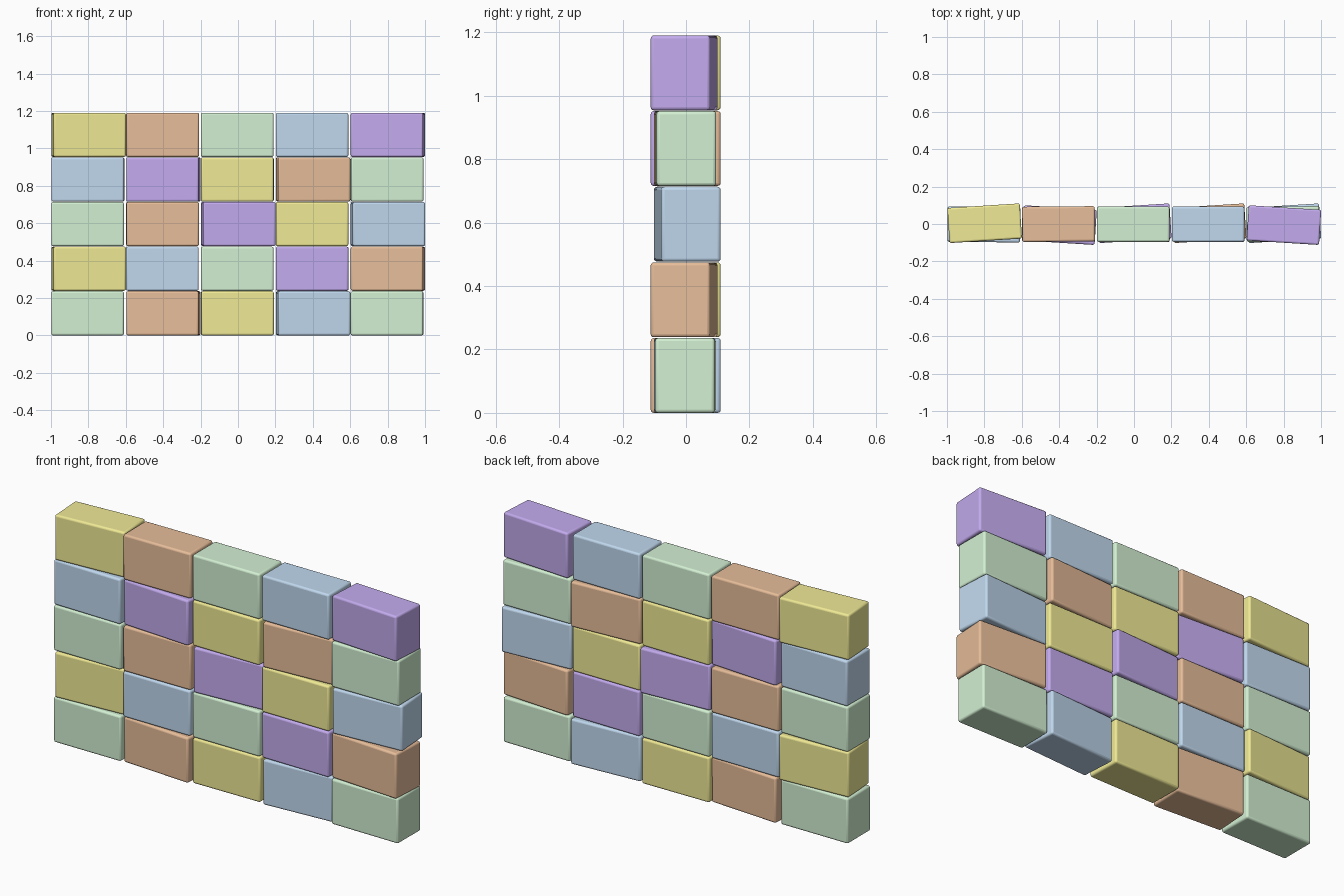
import bpy
from math import radians, sin, cos

if "Cube" in bpy.data.objects:
    bpy.data.objects.remove(bpy.data.objects["Cube"])

W, D, H = 0.388, 0.188, 0.236      # one brick
PITCH_X, PITCH_Z = 0.4, 0.2385     # spacing in the wall

COLOURS = {
    "Y": ("yellow", (0.87, 0.82, 0.30, 1)),
    "O": ("orange", (0.80, 0.51, 0.32, 1)),
    "G": ("green", (0.65, 0.87, 0.65, 1)),
    "B": ("blue", (0.53, 0.69, 0.86, 1)),
    "P": ("purple", (0.55, 0.41, 0.86, 1)),
}
mats = {}
for key, (name, rgba) in COLOURS.items():
    mats[key] = bpy.data.materials.new(name)
    mats[key].diffuse_color = rgba

# Rows from the bottom up: colours and the small twist of each brick in degrees
ROWS = [
    ("GOYBG", (0, -3.6, 0.5, 3.6, -0.5)),
    ("YBGPO", (3.6, 0, 0, -0.5, -3.6)),
    ("GOPYB", (0, 0.5, 3.6, 0, 3.6)),
    ("BPYOG", (-1, -3.6, -0.5, 3.6, 0.5)),
    ("YOGBP", (3.6, 0.5, 0, 0, -3.6)),
]


def brick(row, col, key, degrees):
    """Rounded brick whose left end sits flush with its column."""
    a = radians(degrees)
    half = (W * cos(a) + D * abs(sin(a))) / 2
    x = -0.998 + PITCH_X * col + half
    y = -0.001 + 0.08 * sin(a)
    bpy.ops.mesh.primitive_cube_add(size=1, location=(x, y, PITCH_Z * row + H / 2),
                                    rotation=(0, 0, a))
    ob = bpy.context.object
    ob.name = f"brick_row{row + 1}_col{col + 1}"
    ob.scale = (W, D, H)
    bpy.ops.object.transform_apply(location=False, rotation=False, scale=True)
    ob.data.materials.append(mats[key])
    bev = ob.modifiers.new("rounded_edges", "BEVEL")
    bev.width, bev.segments = 0.01, 3
    bpy.ops.object.shade_smooth_by_angle(angle=radians(35))


for r, (keys, twists) in enumerate(ROWS):
    for c, (key, twist) in enumerate(zip(keys, twists)):
        brick(r, c, key, twist)

for m in bpy.data.materials:
    if m.users and not m.is_grease_pencil:
        m.use_nodes = True
        m.node_tree.nodes["Principled BSDF"].inputs["Base Color"].default_value = m.diffuse_color
